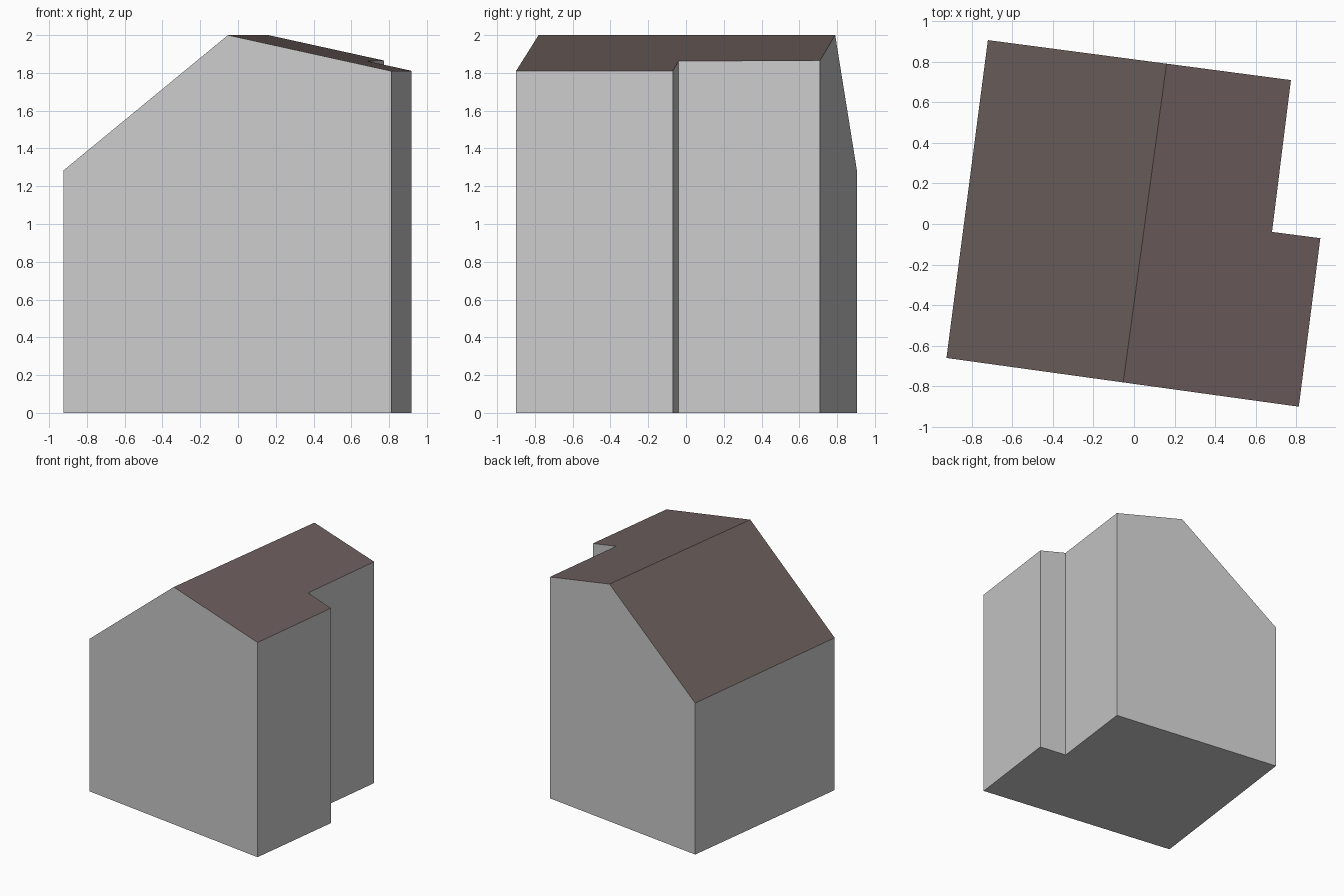
import bpy, bmesh
from mathutils import Vector

if "Cube" in bpy.data.objects:
    bpy.data.objects.remove(bpy.data.objects["Cube"])


def material(name, rgb):
    m = bpy.data.materials.new(name)
    m.diffuse_color = (*rgb, 1.0)
    m.use_nodes = True
    m.node_tree.nodes["Principled BSDF"].inputs["Base Color"].default_value = m.diffuse_color
    return m


# Ground outline, with a notch at the back right corner
FOOTPRINT = [(-0.924, -0.66), (0.812, -0.90), (0.918, -0.07),
             (0.68, -0.039), (0.773, 0.709), (-0.72, 0.906)]
RIDGE_A = Vector((-0.053, -0.78, 0))
RIDGE_B = Vector((0.16, 0.787, 0))
RIDGE_Z = 2.0
SLOPE_RIGHT, SLOPE_LEFT = 0.218, 0.815

along = (RIDGE_B - RIDGE_A).normalized()
across = Vector((along.y, -along.x, 0))


def roof_height(co):
    d = (Vector((co.x, co.y, 0)) - RIDGE_A).dot(across)
    return RIDGE_Z - (d * SLOPE_RIGHT if d > 0 else -d * SLOPE_LEFT)


bm = bmesh.new()

# House body: extrude the outline up
base = bm.faces.new([bm.verts.new((x, y, 0)) for x, y in FOOTPRINT])
ret = bmesh.ops.extrude_face_region(bm, geom=[base], use_keep_orig=True)
top_verts = [g for g in ret["geom"] if isinstance(g, bmesh.types.BMVert)]
bmesh.ops.translate(bm, verts=top_verts, vec=(0, 0, 1))

# Cut the ridge line into the top only
top = [f for f in bm.faces if all(v.co.z > 0.5 for v in f.verts)]
geom = top + list(top[0].edges) + list(top[0].verts)
bmesh.ops.bisect_plane(bm, geom=geom, dist=1e-5, plane_co=RIDGE_A, plane_no=across)

# Raise the top to the two roof slopes
for v in bm.verts:
    if v.co.z > 0.5:
        v.co.z = roof_height(v.co)
bmesh.ops.recalc_face_normals(bm, faces=bm.faces[:])
bm.normal_update()

# Roof colour on faces that look up
for f in bm.faces:
    f.material_index = 1 if f.normal.z > 0.3 else 0

mesh = bpy.data.meshes.new("house")
bm.to_mesh(mesh)
bm.free()
mesh.materials.append(material("wall grey", (0.6, 0.6, 0.6)))
mesh.materials.append(material("roof brown", (0.15, 0.113, 0.108)))
house = bpy.data.objects.new("house", mesh)
bpy.context.collection.objects.link(house)
